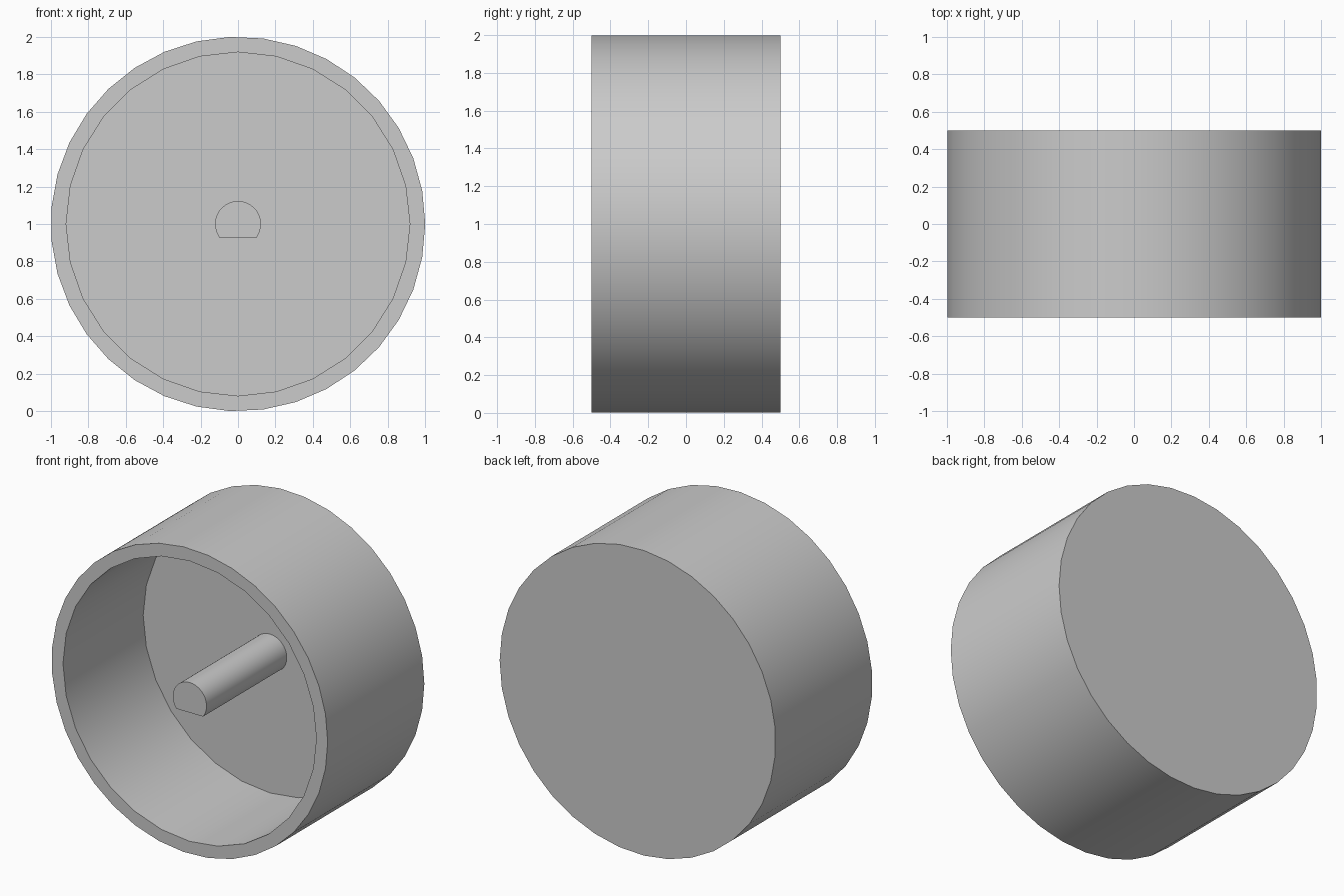
import bpy
import bmesh
from math import sin, cos, pi, asin, radians

cube = bpy.data.objects.get("Cube")
if cube:
    bpy.data.objects.remove(cube, do_unlink=True)

FRONT, FLOOR, BACK = -0.5, 0.33, 0.5
CENTRE_Z = 1.0

grey = bpy.data.materials.new("plain grey")
grey.use_nodes = True
grey.diffuse_color = (0.6, 0.6, 0.6, 1)
grey.node_tree.nodes["Principled BSDF"].inputs["Base Color"].default_value = grey.diffuse_color


def arc(radius, start, end, steps):
    """Points on a circle in the xz plane."""
    angles = [start + (end - start) * i / steps for i in range(steps + 1)]
    return [(radius * cos(a), CENTRE_Z + radius * sin(a)) for a in angles]


def circle(radius, sides):
    return arc(radius, 0, 2 * pi, sides)[:-1]


def ring(bm, points, y):
    return [bm.verts.new((x, y, z)) for x, z in points]


def tube(bm, points, y0, y1):
    """Side walls between two copies of an outline; returns both rings."""
    a, b = ring(bm, points, y0), ring(bm, points, y1)
    for i in range(len(a)):
        j = (i + 1) % len(a)
        bm.faces.new((a[i], a[j], b[j], b[i]))
    return a, b


def loop_edges(bm, verts):
    return [bm.edges.get((verts[i - 1], verts[i])) for i in range(len(verts))]


def finish(bm, name):
    bmesh.ops.recalc_face_normals(bm, faces=bm.faces[:])
    mesh = bpy.data.meshes.new(name)
    bm.to_mesh(mesh)
    bm.free()
    mesh.materials.append(grey)
    obj = bpy.data.objects.new(name, mesh)
    bpy.context.collection.objects.link(obj)
    bpy.ops.object.select_all(action="DESELECT")
    obj.select_set(True)
    bpy.context.view_layer.objects.active = obj
    bpy.ops.object.shade_smooth_by_angle(angle=radians(30))
    return obj


# Hollow knob body: outer wall, back, inner wall, recessed floor and rim
bm = bmesh.new()
outer_front, outer_back = tube(bm, circle(1.0, 35), FRONT, BACK)
inner_front, inner_floor = tube(bm, circle(0.918, 28), FRONT, FLOOR)
bm.faces.new(outer_back)
bm.faces.new(inner_floor)
rim = loop_edges(bm, outer_front) + loop_edges(bm, inner_front)
bmesh.ops.triangle_fill(bm, edges=rim, use_beauty=True, normal=(0, -1, 0))
finish(bm, "knob_body")

# Central shaft with a flat along its underside
SHAFT_RADIUS, FLAT_DROP = 0.1225, 0.075
tilt = asin(FLAT_DROP / SHAFT_RADIUS)
bm = bmesh.new()
shaft_front, shaft_back = tube(bm, arc(SHAFT_RADIUS, -tilt, pi + tilt, 24), FRONT, FLOOR + 0.02)
bm.faces.new(shaft_front)
bm.faces.new(shaft_back)
finish(bm, "shaft")
